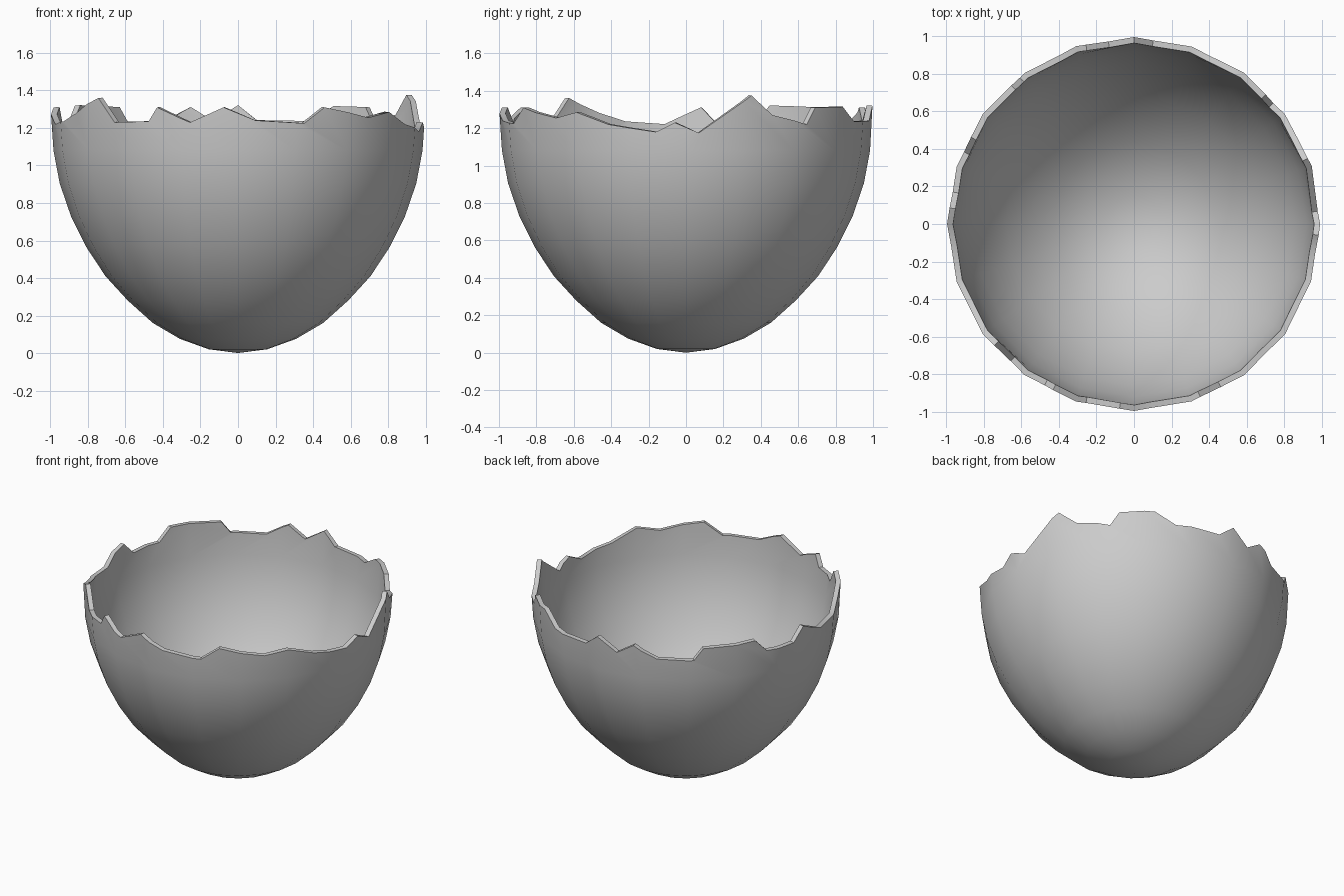
import bpy
import bmesh
from math import sin, cos, radians

cube = bpy.data.objects.get("Cube")
if cube:
    bpy.data.objects.remove(cube, do_unlink=True)

SIDES = 20
STEP = 360 / SIDES
THICKNESS = 0.032

# Shell profile (radius, height) below the broken edge
PROFILE = [(0.156, 0.02), (0.309, 0.075), (0.454, 0.16), (0.588, 0.28),
           (0.707, 0.41), (0.809, 0.565), (0.891, 0.73), (0.951, 0.905),
           (0.984, 1.08)]
# Jagged edge: angle around the shell -> height
CRACK = {4: 1.175, 20.7: 1.375, 28: 1.27, 41: 1.22, 44.5: 1.31, 58: 1.315,
         66: 1.235, 84: 1.24, 90: 1.32, 98: 1.235, 105: 1.31, 114: 1.23,
         128: 1.23, 131.5: 1.31, 152: 1.32, 157: 1.23, 170: 1.22, 175: 1.31,
         187: 1.22, 200: 1.235, 209: 1.28, 221: 1.36, 228: 1.23, 241: 1.235,
         244: 1.31, 255: 1.23, 265.5: 1.31, 275.5: 1.24, 291: 1.225,
         298: 1.31, 315: 1.255, 324: 1.285, 335: 1.22, 350.5: 1.18, 356.5: 1.23}


def crack_height(angle):
    """Height of the broken edge, linear between crack points."""
    keys = sorted(CRACK)
    pts = ([(keys[-1] - 360, CRACK[keys[-1]])] + [(k, CRACK[k]) for k in keys]
           + [(keys[0] + 360, CRACK[keys[0]])])
    for (a, za), (b, zb) in zip(pts, pts[1:]):
        if a <= angle <= b:
            return za + (zb - za) * (angle - a) / (b - a)


def on_polygon(angle, radius, z):
    """Point on the flat-sided ring at the given angle."""
    off = radians(angle % STEP - STEP / 2)
    r = radius * cos(radians(STEP / 2)) / cos(off)
    return (r * cos(radians(angle)), r * sin(radians(angle)), z)


bm = bmesh.new()

# Closed rounded base and wall
pole = bm.verts.new((0, 0, 0))
rings = [[bm.verts.new(on_polygon(i * STEP, r, z)) for i in range(SIDES)]
         for r, z in PROFILE]
for i in range(SIDES):
    j = (i + 1) % SIDES
    bm.faces.new((pole, rings[0][j], rings[0][i]))
    for low, high in zip(rings, rings[1:]):
        bm.faces.new((low[i], low[j], high[j], high[i]))

# Broken top edge: one many-cornered face per side
angles = sorted(set(CRACK) | {i * STEP for i in range(SIDES)})
rim = {}
for a in angles:
    z = crack_height(a)
    rim[a] = bm.verts.new(on_polygon(a, min(0.997, 0.984 + (z - 1.08) * 0.07), z))
for i in range(SIDES):
    j = (i + 1) % SIDES
    top = [rim[a] for a in angles if i * STEP <= a <= (i + 1) * STEP]
    if j == 0:
        top.append(rim[0])
    bm.faces.new([rings[-1][i], rings[-1][j]] + top[::-1])

bmesh.ops.recalc_face_normals(bm, faces=bm.faces)
if sum(f.normal.dot(f.calc_center_median()) for f in bm.faces if f.normal.z < 0.1
       and f.calc_center_median().z > 0.5) < 0:
    bmesh.ops.reverse_faces(bm, faces=bm.faces)
mesh = bpy.data.meshes.new("eggshell")
bm.to_mesh(mesh)
bm.free()

shell = bpy.data.objects.new("eggshell", mesh)
bpy.context.collection.objects.link(shell)
bpy.context.view_layer.objects.active = shell
shell.select_set(True)

# Wall thickness towards the inside
solid = shell.modifiers.new("thickness", 'SOLIDIFY')
solid.thickness = THICKNESS
solid.offset = -1
bpy.ops.object.modifier_apply(modifier=solid.name)
bpy.ops.object.shade_smooth_by_angle(angle=radians(35))

# Plain grey shell colour
grey = bpy.data.materials.new("shell_grey")
grey.use_nodes = True
colour = (0.6, 0.6, 0.6, 1)
grey.diffuse_color = colour
grey.node_tree.nodes["Principled BSDF"].inputs["Base Color"].default_value = colour
shell.data.materials.append(grey)
